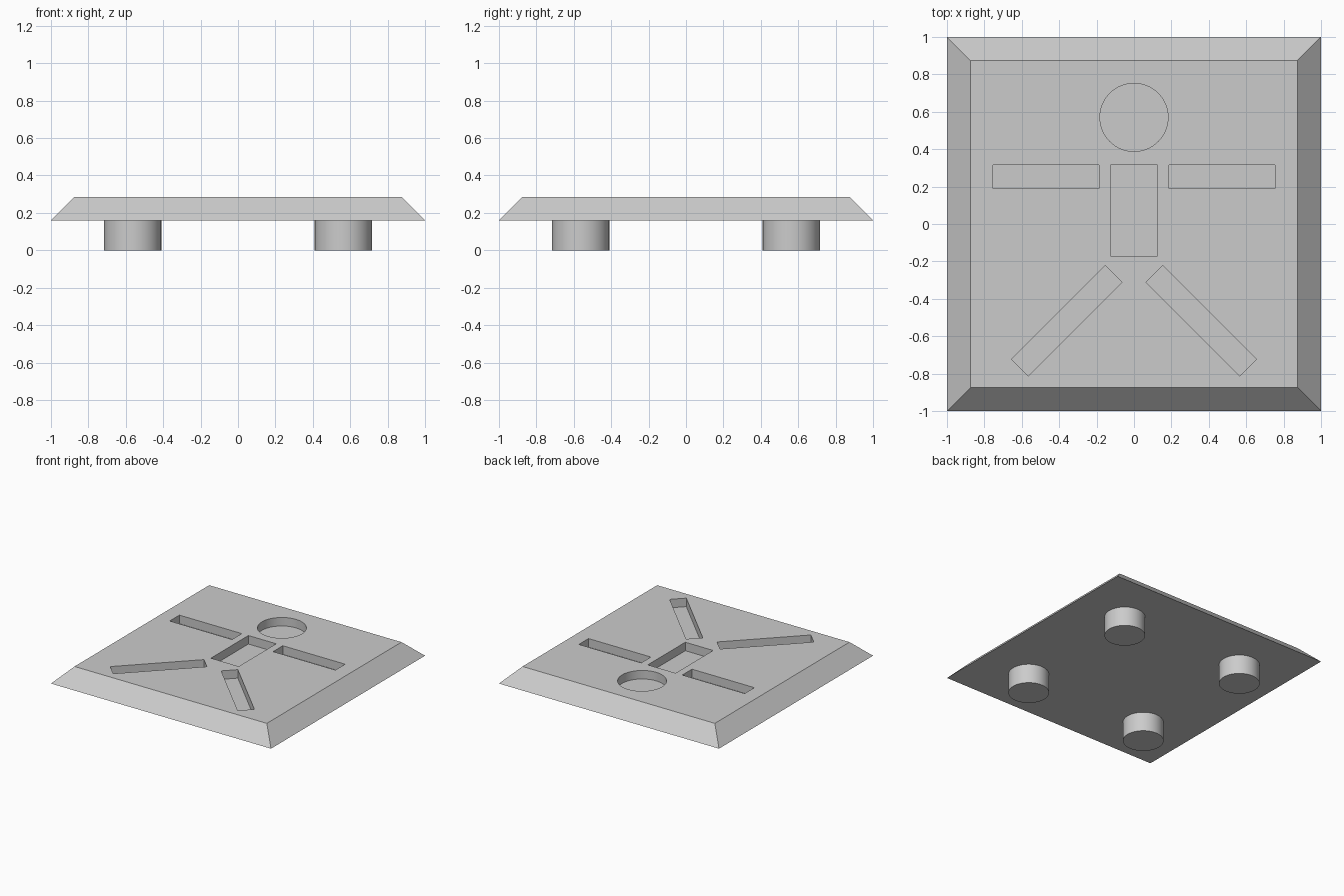
import bpy, bmesh
from math import pi, radians
from mathutils import Matrix, Vector

cube = bpy.data.objects.get("Cube")
if cube:
    bpy.data.objects.remove(cube, do_unlink=True)

PLATE_BOTTOM, PLATE_TOP = 0.16, 0.286
BEVEL = 0.126
RECESS = 0.07

# Single grey for the whole model
grey = bpy.data.materials.new("light_grey")
grey.use_nodes = True
colour = (0.6, 0.6, 0.6, 1)
grey.diffuse_color = colour
grey.node_tree.nodes["Principled BSDF"].inputs["Base Color"].default_value = colour


def make_object(name, bm):
    mesh = bpy.data.meshes.new(name)
    bmesh.ops.recalc_face_normals(bm, faces=bm.faces)
    bm.to_mesh(mesh)
    bm.free()
    mesh.materials.append(grey)
    obj = bpy.data.objects.new(name, mesh)
    bpy.context.collection.objects.link(obj)
    return obj


def add_box(bm, x, y, width, length, angle=0):
    """Box rising from the recess floor to above the plate."""
    place = (Matrix.Translation((x, y, PLATE_TOP - RECESS + 0.1))
             @ Matrix.Rotation(radians(angle), 4, "Z")
             @ Matrix.Diagonal((width, length, 0.2, 1)))
    bmesh.ops.create_cube(bm, size=1, matrix=place)


def add_cylinder(bm, x, y, radius, bottom, height):
    bmesh.ops.create_cone(bm, cap_ends=True, segments=64, radius1=radius, radius2=radius,
                          depth=height, matrix=Matrix.Translation((x, y, bottom + height / 2)))


def smooth(obj):
    bpy.ops.object.select_all(action="DESELECT")
    obj.select_set(True)
    bpy.context.view_layer.objects.active = obj
    bpy.ops.object.shade_smooth_by_angle(angle=radians(30))


# Plate with sloping edges
bm = bmesh.new()
bmesh.ops.create_cone(bm, cap_ends=True, segments=4, radius1=2 ** 0.5, radius2=(1 - BEVEL) * 2 ** 0.5,
                      depth=PLATE_TOP - PLATE_BOTTOM,
                      matrix=Matrix.Translation((0, 0, (PLATE_TOP + PLATE_BOTTOM) / 2))
                      @ Matrix.Rotation(pi / 4, 4, "Z"))
plate = make_object("plate", bm)

# Sunken figure: head, body, arms and legs
bm = bmesh.new()
add_cylinder(bm, 0, 0.57, 0.182, PLATE_TOP - RECESS, 0.2)
add_box(bm, 0, 0.072, 0.253, 0.487)
for side in (-1, 1):
    add_box(bm, side * 0.47, 0.252, 0.567, 0.126)
    add_box(bm, side * 0.36, -0.517, 0.709, 0.126, -45 * side)
cutter = make_object("figure_cutter", bm)
cutter.hide_render = True

# Carve the figure into the plate
carve = plate.modifiers.new("carve", "BOOLEAN")
carve.operation = "DIFFERENCE"
carve.solver = "EXACT"
carve.object = cutter
bpy.context.view_layer.objects.active = plate
bpy.ops.object.modifier_apply(modifier=carve.name)
bpy.data.objects.remove(cutter, do_unlink=True)
smooth(plate)

# Four round feet
for y, end in ((-1, "front"), (1, "back")):
    for x, side in ((-1, "right"), (1, "left")):
        bm = bmesh.new()
        add_cylinder(bm, x * 0.563, y * 0.563, 0.153, 0, PLATE_BOTTOM)
        smooth(make_object(f"{end}_{side}_foot", bm))
